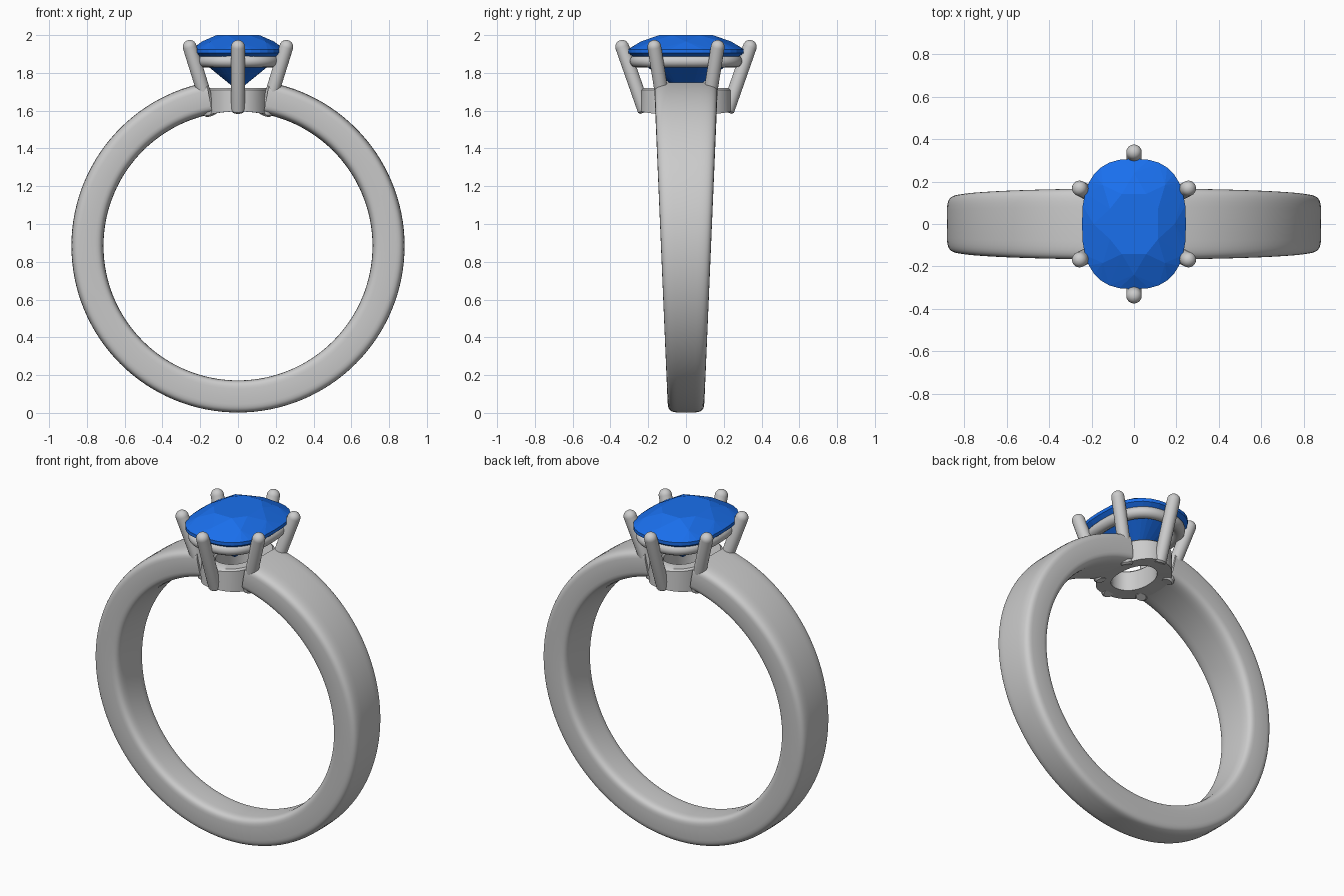
import bpy, bmesh
from math import sin, cos, pi, sqrt, copysign
from mathutils import Vector

if "Cube" in bpy.data.objects:
    bpy.data.objects.remove(bpy.data.objects["Cube"])

CZ, R_IN, R_OUT = 0.884, 0.712, 0.882


def sup(t, a, b, n=2.0):
    """Point on a superellipse."""
    c, s = cos(t), sin(t)
    return (a * copysign(abs(c) ** (2 / n), c), b * copysign(abs(s) ** (2 / n), s))


def finish(name, bm, smooth=True):
    bmesh.ops.recalc_face_normals(bm, faces=bm.faces)
    me = bpy.data.meshes.new(name)
    bm.to_mesh(me)
    bm.free()
    ob = bpy.data.objects.new(name, me)
    bpy.context.collection.objects.link(ob)
    if smooth:
        bpy.ops.object.select_all(action='DESELECT')
        ob.select_set(True)
        bpy.context.view_layer.objects.active = ob
        bpy.ops.object.shade_smooth_by_angle(angle=0.7)
    return ob


def loft(name, rings, closed):
    """Skin a list of vertex rings; closed loops round, otherwise caps the ends."""
    bm = bmesh.new()
    vs = [[bm.verts.new(p) for p in r] for r in rings]
    n, m = len(vs), len(vs[0])
    for i in range(n if closed else n - 1):
        a, b = vs[i], vs[(i + 1) % n]
        for j in range(m):
            k = (j + 1) % m
            bm.faces.new((a[j], a[k], b[k], b[j]))
    if not closed:
        bm.faces.new(vs[0])
        bm.faces.new(vs[-1])
    return finish(name, bm)


# Band: rounded section, wider towards the top, open under the head
rings = []
gap, steps = 0.19, 120
for i in range(steps + 1):
    a = gap + (2 * pi - 2 * gap) * i / steps
    ring = []
    for j in range(40):
        u, v = sup(2 * pi * j / 40, (R_OUT - R_IN) / 2, 1, 5)
        r = (R_IN + R_OUT) / 2 + u
        z = CZ + r * cos(a)
        ring.append((r * sin(a), v * (0.095 + 0.0425 * z), z))
    rings.append(ring)
loft("band", rings, False)

# Base of the setting: thick oval collar, underside follows the finger hole
rings = []
for i in range(64):
    t = 2 * pi * i / 64
    ring = []
    for a, b, top in ((0.10, 0.15, 0), (0.10, 0.15, 1.71), (0.11, 0.16, 1.72),
                      (0.16, 0.225, 1.72), (0.17, 0.237, 1.71), (0.172, 0.24, 0)):
        x, y = sup(t, a, b, 2.2)
        ring.append((x, y, top or CZ + sqrt(R_IN ** 2 - x * x)))
    rings.append(ring)
loft("setting_base", rings, True)

# Upper rail under the stone
rings = []
for i in range(64):
    t = 2 * pi * i / 64
    ring = []
    for j in range(16):
        p = 2 * pi * j / 16
        d = 0.033 * cos(p)
        x, y = sup(t, 0.2 + d, 0.265 + d, 2.5)
        ring.append((x, y, 1.862 + 0.033 * sin(p)))
    rings.append(ring)
loft("upper_rail", rings, True)


# Six round-tipped prongs
def prong(name, bottom, top, r=0.036):
    p, q = Vector(bottom), Vector(top)
    d = (q - p).normalized()
    u = d.cross(Vector((0.3, 1, 0))).normalized()
    w = d.cross(u)
    sections = [(p, r * 0.75), (p + d * 0.01, r)]
    sections += [(q + d * r * sin(k * pi / 12), r * cos(k * pi / 12) + 0.0005) for k in range(7)]
    loft(name, [[c + (u * cos(j * pi / 10) + w * sin(j * pi / 10)) * s for j in range(20)]
                for c, s in sections], False)


for sy, end in ((-1, "front"), (1, "back")):
    prong(end + "_prong", (0, 0.217 * sy, 1.592), (0, 0.338 * sy, 1.938))
    for sx, side in ((-1, "left"), (1, "right")):
        prong(end + "_" + side + "_prong", (0.143 * sx, 0.11 * sy, 1.575),
              (0.256 * sx, 0.168 * sy, 1.938))

# Faceted cushion stone: convex hull of table, crown, girdle, pavilion and culet
bm = bmesh.new()
for count, offset, scale, z in ((8, 0.5, 0.49, 2.0), (8, 0, 0.78, 1.966),
                                (32, 0, 1, 1.925), (32, 0, 1, 1.905),
                                (16, 0.5, 0.68, 1.845), (8, 0, 0.42, 1.79)):
    for i in range(count):
        x, y = sup(2 * pi * (i + offset) / count, 0.245 * scale, 0.307 * scale, 2.6)
        bm.verts.new((x, y, z))
for y in (-0.03, 0.03):
    bm.verts.new((0, y, 1.705))
bmesh.ops.convex_hull(bm, input=bm.verts)
bmesh.ops.dissolve_limit(bm, angle_limit=0.01, verts=bm.verts, edges=bm.edges)
stone = finish("stone", bm, False)
mat = bpy.data.materials.new("blue_stone")
mat.diffuse_color = (0.01, 0.16, 0.85, 1)
mat.use_nodes = True
mat.node_tree.nodes["Principled BSDF"].inputs["Base Color"].default_value = mat.diffuse_color
stone.data.materials.append(mat)
